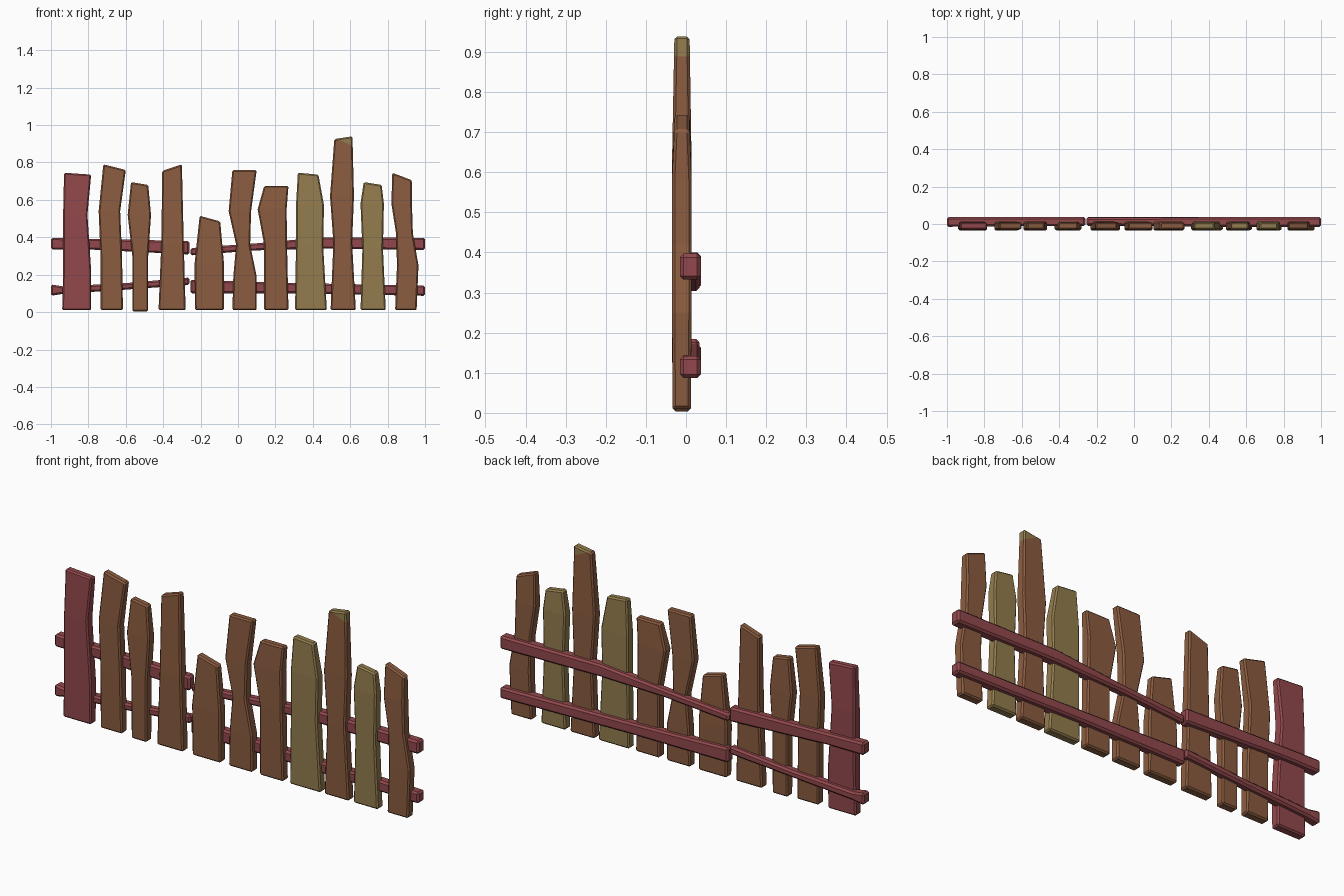
import bpy, bmesh, math
from mathutils import Vector

if "Cube" in bpy.data.objects:
    bpy.data.objects.remove(bpy.data.objects["Cube"])


def material(name, rgb):
    m = bpy.data.materials.new(name)
    m.diffuse_color = (*rgb, 1)
    m.use_nodes = True
    m.node_tree.nodes["Principled BSDF"].inputs["Base Color"].default_value = m.diffuse_color
    return m


RED = material("red_brown_wood", (0.29, 0.066, 0.074))
BROWN = material("brown_wood", (0.26, 0.108, 0.051))
OLIVE = material("olive_wood", (0.295, 0.205, 0.077))


def loft(name, rings, mat, width, tip=None):
    """Skin four-sided rings, cap the ends and chamfer the sharp edges."""
    bm = bmesh.new()
    loops = [[bm.verts.new(p) for p in ring] for ring in rings]
    for a, b in zip(loops, loops[1:]):
        for i in range(4):
            j = (i + 1) % 4
            bm.faces.new((a[i], a[j], b[j], b[i]))
    bm.faces.new(loops[0][::-1])
    bm.faces.new(loops[-1])
    bmesh.ops.recalc_face_normals(bm, faces=bm.faces)
    sharp = [e for e in bm.edges if e.calc_face_angle(0) > math.radians(40)]
    bmesh.ops.bevel(bm, geom=sharp, offset=width, segments=1, affect='EDGES')
    if tip:  # broken corner in another colour, cut along a slanted plane
        co, no, tip_mat = Vector(tip[0]), Vector(tip[1]), tip[2]
        bmesh.ops.bisect_plane(bm, geom=bm.verts[:] + bm.edges[:] + bm.faces[:],
                               plane_co=co, plane_no=no)
        for f in bm.faces:
            if (f.calc_center_median() - co).dot(no) > 0:
                f.material_index = 1
    me = bpy.data.meshes.new(name)
    bm.to_mesh(me)
    bm.free()
    me.materials.append(mat)
    if tip:
        me.materials.append(tip[2])
    ob = bpy.data.objects.new(name, me)
    bpy.context.collection.objects.link(ob)


def plank(name, mat, rows, top, tip=None):
    """rows: (z, left, right); top: (left, z_left, right, z_right)."""
    rings = []
    for k, (z, l, r) in enumerate(rows):
        f, b = (-0.033, 0.012) if k == 0 else (-0.035, 0.014)
        rings.append([(l, f, z), (r, f, z), (r, b, z), (l, b, z)])
    l, zl, r, zr = top
    f, b = -0.029, 0.009
    rings.append([(l, f, zl), (r, f, zr), (r, b, zr), (l, b, zl)])
    loft(name, rings, mat, 0.007, tip)


def rail(name, rows):
    """rows: (x, z_low, z_high, y_front, y_back)."""
    rings = [[(x, f, a), (x, b, a), (x, b, c), (x, f, c)] for x, a, c, f, b in rows]
    loft(name, rings, RED, 0.009)


# Crooked upright planks, left to right
PLANKS = [
    (RED, [(.01, -.94, -.785), (.22, -.935, -.785), (.52, -.935, -.805)],
     (-.93, .745, -.785, .735)),
    (BROWN, [(.01, -.735, -.615), (.30, -.735, -.62), (.54, -.745, -.63)],
     (-.72, .79, -.60, .76)),
    (BROWN, [(.004, -.565, -.48), (.30, -.565, -.48), (.52, -.59, -.465)],
     (-.572, .695, -.48, .68)),
    (BROWN, [(.01, -.425, -.28), (.37, -.41, -.29)],
     (-.405, .755, -.30, .79)),
    (BROWN, [(.01, -.23, -.075), (.26, -.232, -.075)],
     (-.205, .515, -.095, .485)),
    (BROWN, [(.01, -.03, .10), (.19, -.025, .10), (.36, -.01, .065), (.54, -.05, .07)],
     (-.03, .76, .10, .76)),
    (BROWN, [(.01, .14, .27), (.36, .14, .262), (.55, .105, .26)],
     (.14, .675, .27, .675)),
    (OLIVE, [(.01, .305, .475), (.36, .31, .455), (.57, .31, .46)],
     (.32, .745, .43, .735)),
    (BROWN, [(.01, .495, .63), (.37, .51, .61), (.62, .492, .62)],
     (.515, .925, .612, .94)),
    (OLIVE, [(.01, .655, .79), (.34, .665, .775), (.58, .655, .78)],
     (.672, .695, .768, .68)),
    (BROWN, [(.01, .84, .955), (.25, .85, .965), (.42, .845, .935), (.58, .82, .93)],
     (.825, .745, .93, .705)),
]
for i, (mat, rows, top) in enumerate(PLANKS):
    tip = ((.57, 0, .908), (.4, 0, .9), OLIVE) if i == 8 else None
    plank(f"plank_{i + 1}", mat, rows, top, tip)

# Horizontal rails behind the planks, split in two at each height
rail("upper_rail_left", [(-1, .335, .397, -.015, .037), (-.8, .335, .392, -.013, .037),
                         (-.26, .308, .38, -.01, .037)])
rail("upper_rail_right", [(-.255, .303, .342, -.005, .034), (.1, .33, .368, -.01, .034),
                          (.45, .34, .4, -.015, .037), (1, .332, .397, -.015, .037)])
rail("lower_rail_left", [(-1, .087, .148, -.015, .037), (-.94, .097, .138, -.013, .036),
                         (-.6, .12, .155, -.01, .034), (-.26, .145, .185, -.005, .034)])
rail("lower_rail_right", [(-.255, .1, .172, -.01, .037), (.3, .1, .155, -.013, .037),
                          (1, .087, .142, -.015, .037)])
